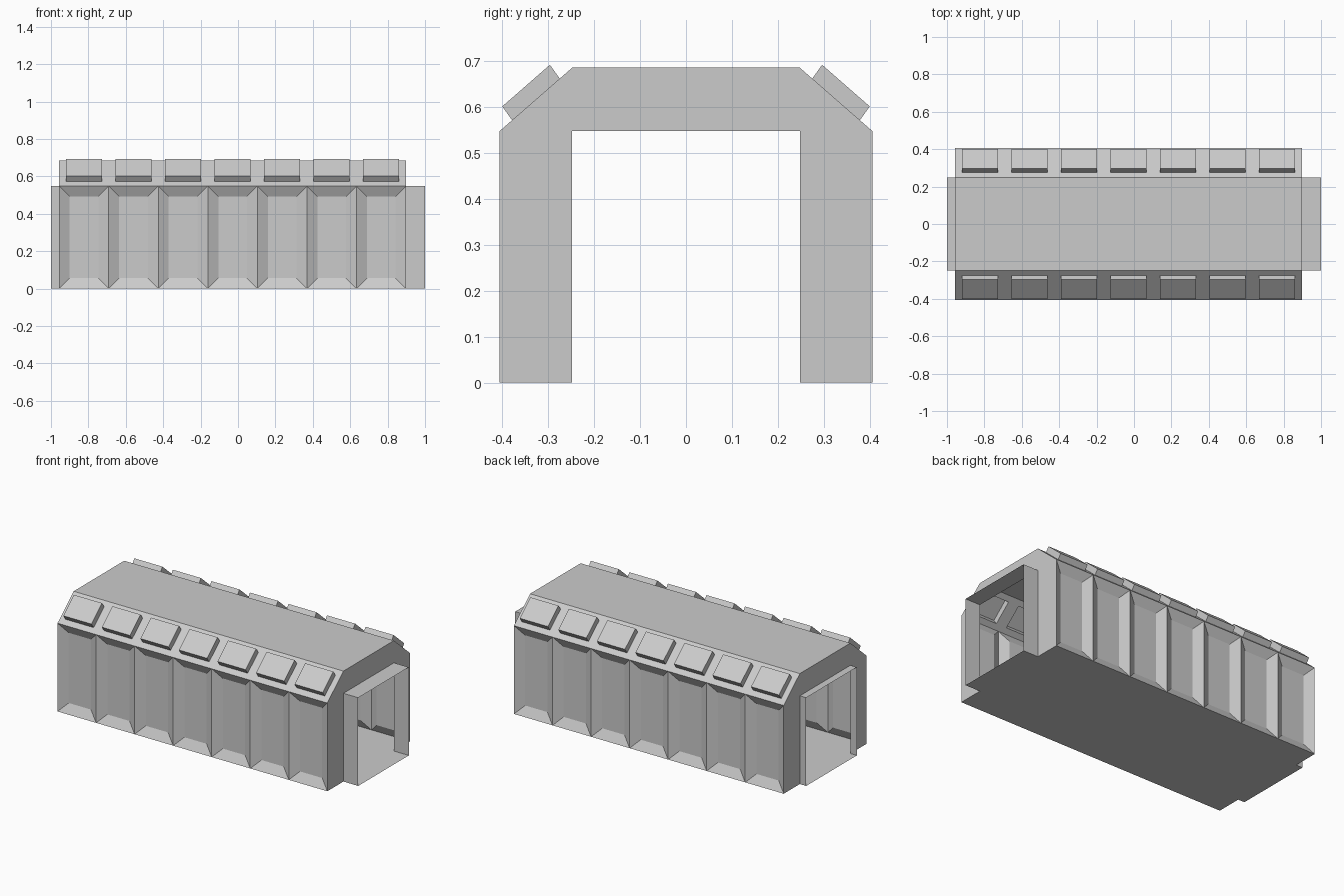
import bpy, bmesh
from mathutils import Vector

if "Cube" in bpy.data.objects:
    bpy.data.objects.remove(bpy.data.objects["Cube"])

X0, X1, BAYS = -0.956, 0.898, 7      # body ends and bay count
W, D = 0.406, 0.248                  # half widths: body, doorway/roof
EAVE, TOP = 0.548, 0.686             # wall top, roof height
PITCH = (X1 - X0) / BAYS


def make(name, faces, edit=None, mirror=False):
    """Mesh object from a list of polygons, optional bmesh edit and y mirror."""
    bm = bmesh.new()
    for pts in faces:
        bm.faces.new([bm.verts.new(p) for p in pts])
    bm.normal_update()
    if edit:
        edit(bm)
    bmesh.ops.remove_doubles(bm, verts=bm.verts[:], dist=0.0005)
    me = bpy.data.meshes.new(name)
    bm.to_mesh(me)
    bm.free()
    ob = bpy.data.objects.new(name, me)
    bpy.context.collection.objects.link(ob)
    if mirror:
        mod = ob.modifiers.new("mirror", 'MIRROR')
        mod.use_axis = (False, True, False)
        mod.use_clip = False
        mod.use_mirror_merge = False
    return ob


def bays(lo, hi):
    """One outward (-y) quad per bay between two (y, z) points."""
    out = []
    for i in range(BAYS):
        a, b = X0 + i * PITCH, X0 + (i + 1) * PITCH
        out.append([(a, *lo), (b, *lo), (b, *hi), (a, *hi)])
    return out


def recess(bm):
    bmesh.ops.inset_individual(bm, faces=bm.faces[:], thickness=0.056,
                               depth=-0.03, use_even_offset=True)


def raise_tiles(bm):
    tiles = bm.faces[:]
    bmesh.ops.inset_individual(bm, faces=tiles, thickness=0.036,
                               depth=0, use_even_offset=True)
    n = Vector((0, -0.58, 0.81)) * 0.037
    ret = bmesh.ops.extrude_discrete_faces(bm, faces=tiles)
    for f in ret['faces']:
        bmesh.ops.translate(bm, verts=f.verts[:], vec=n)


# Side walls with recessed bays, sloped eaves with raised tiles
make("side_walls", bays((-W, 0), (-W, EAVE)), recess, mirror=True)
make("sloped_eaves", bays((-W, EAVE), (-D, TOP)), raise_tiles, mirror=True)

# Flat roof
make("roof", [[(X0, -D, TOP), (X1, -D, TOP), (X1, D, TOP), (X0, D, TOP)]])

# Floor, narrowing at both doorways
make("floor", [[(-1, D, 0), (X0, D, 0), (X0, W, 0), (X1, W, 0), (X1, D, 0),
                (1, D, 0), (1, -D, 0), (X1, -D, 0), (X1, -W, 0),
                (X0, -W, 0), (X0, -D, 0), (-1, -D, 0)]])

# End walls around the door openings, and the open door sleeves
for name, x, tip in (("left", X0, -1), ("right", X1, 1)):
    arch = [(-W, 0), (-D, 0), (-D, EAVE), (D, EAVE), (D, 0), (W, 0),
            (W, EAVE), (D, TOP), (-D, TOP), (-W, EAVE)]
    frame = [(x, y, z) for y, z in arch]
    door = [(-D, 0), (-D, EAVE), (D, EAVE), (D, 0)]
    sleeve = [[(x, *p), (x, *q), (tip, *q), (tip, *p)]
              for p, q in zip(door, door[1:])]
    if tip < 0:
        frame.reverse()
    else:
        sleeve = [s[::1] for s in sleeve]
    if tip > 0:
        sleeve = [s[::-1] for s in sleeve]
    make(name + "_end_wall", [frame])
    make(name + "_door_sleeve", sleeve)
